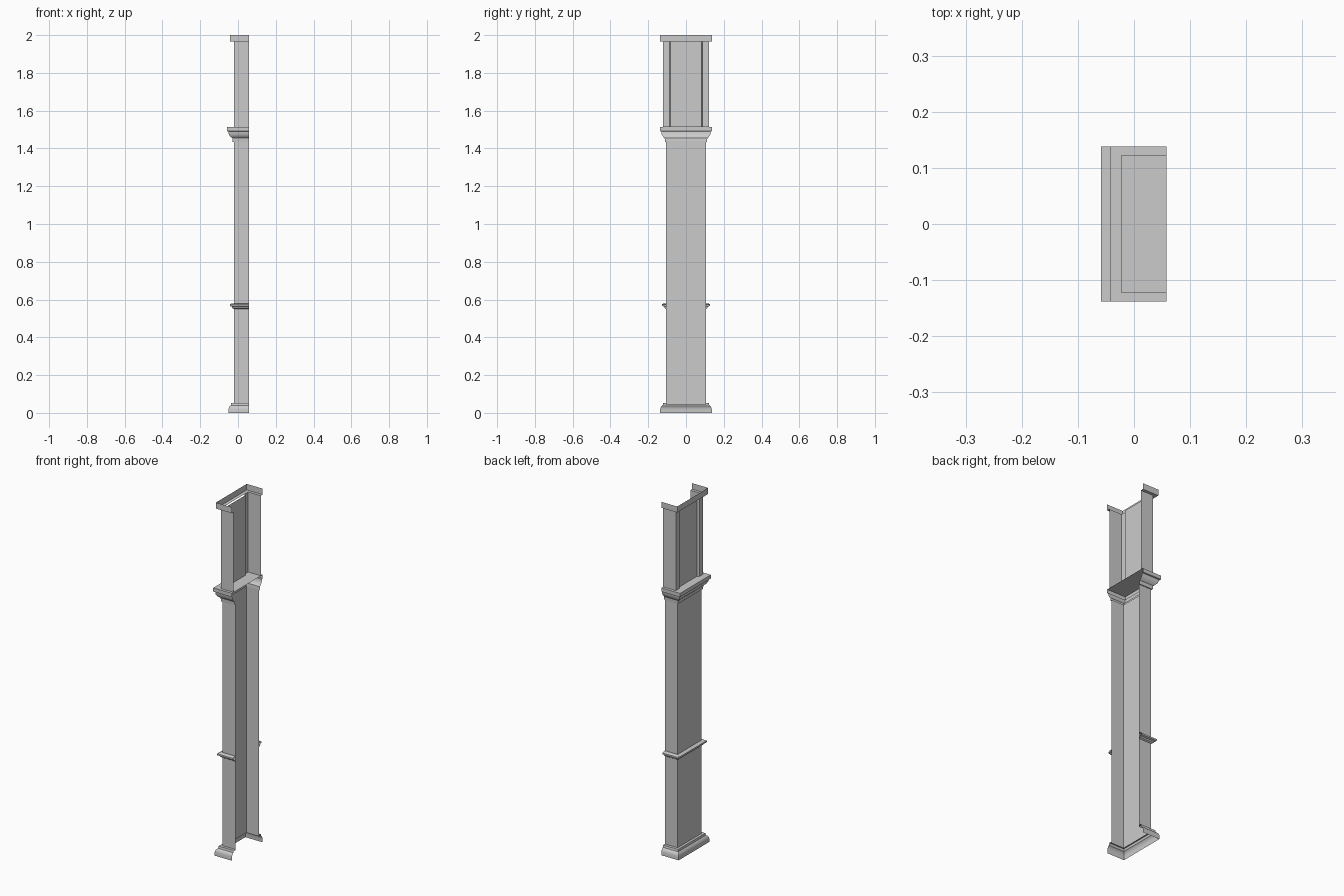
import bpy, bmesh, math

cube = bpy.data.objects.get("Cube")
if cube:
    bpy.data.objects.remove(cube, do_unlink=True)

stone = bpy.data.materials.new("grey stone")
stone.use_nodes = True
stone.diffuse_color = (0.6, 0.6, 0.6, 1)
stone.node_tree.nodes["Principled BSDF"].inputs["Base Color"].default_value = (0.6, 0.6, 0.6, 1)

OPEN_X = 0.058     # open side that sits against the wall
FACE_X = -0.022    # plane of the shaft face
SHAFT_Y = 0.106    # half width of the lower shaft
UPPER_Y = 0.122    # half width of the upper panel section


def loft(name, rings, smooth=False, lid=False):
    """Skin matching open outlines into a shell; lid closes the last one."""
    bm = bmesh.new()
    rows = [[bm.verts.new(p) for p in ring] for ring in rings]
    for low, high in zip(rows, rows[1:]):
        for i in range(len(low) - 1):
            bm.faces.new((low[i], high[i], high[i + 1], low[i + 1]))
    if lid:
        bm.faces.new(rows[-1][::-1])
    mesh = bpy.data.meshes.new(name)
    bm.to_mesh(mesh)
    bm.free()
    mesh.materials.append(stone)
    obj = bpy.data.objects.new(name, mesh)
    bpy.context.collection.objects.link(obj)
    if smooth:
        bpy.ops.object.select_all(action="DESELECT")
        obj.select_set(True)
        bpy.context.view_layer.objects.active = obj
        bpy.ops.object.shade_smooth_by_angle(angle=math.radians(35))
    return obj


def outline(half, z, out=0, side=None):
    """Three sided outline, pushed outwards from the shaft."""
    y = half + (out if side is None else side)
    x = FACE_X - out
    return [(OPEN_X, -y, z), (x, -y, z), (x, y, z), (OPEN_X, y, z)]


def moulding(name, profile, half=SHAFT_Y, ratio=1, **options):
    rings = [outline(half, z, out, out * ratio) for out, z in profile]
    return loft(name, rings, **options)


# Lower shaft
loft("shaft", [outline(SHAFT_Y, 0.045), outline(SHAFT_Y, 1.44)])

# Foot moulding with a curved top
moulding("base_moulding", [
    (0.028, 0), (0.028, 0.02), (0.026, 0.028), (0.022, 0.035),
    (0.016, 0.04), (0.014, 0.052), (0, 0.052)], ratio=1.1, smooth=True)

# Narrow belt
moulding("belt_moulding", [
    (0, 0.55), (0.008, 0.555), (0.01, 0.562), (0.02, 0.566),
    (0.02, 0.575), (0.012, 0.58), (0, 0.58)])

# Capital with a closed top shelf
moulding("capital", [
    (0, 1.435), (0.006, 1.435), (0.008, 1.455), (0.014, 1.459),
    (0.021, 1.466), (0.027, 1.476), (0.029, 1.49),
    (0.037, 1.492), (0.037, 1.513)], ratio=0.86, smooth=True, lid=True)

# Upper section with a recessed front panel and bevelled reveals
half_path = [(OPEN_X, UPPER_Y), (FACE_X, UPPER_Y), (FACE_X, 0.088), (-0.011, 0.082)]
path = [(x, -y) for x, y in half_path] + half_path[::-1]
loft("upper_panel", [[(x, y, z) for x, y in path] for z in (1.513, 1.966)])

# Top cap: flat soffit and upright band
moulding("top_cap", [(0, 1.966), (0.02, 1.966), (0.02, 2)], half=UPPER_Y, ratio=0.8)
